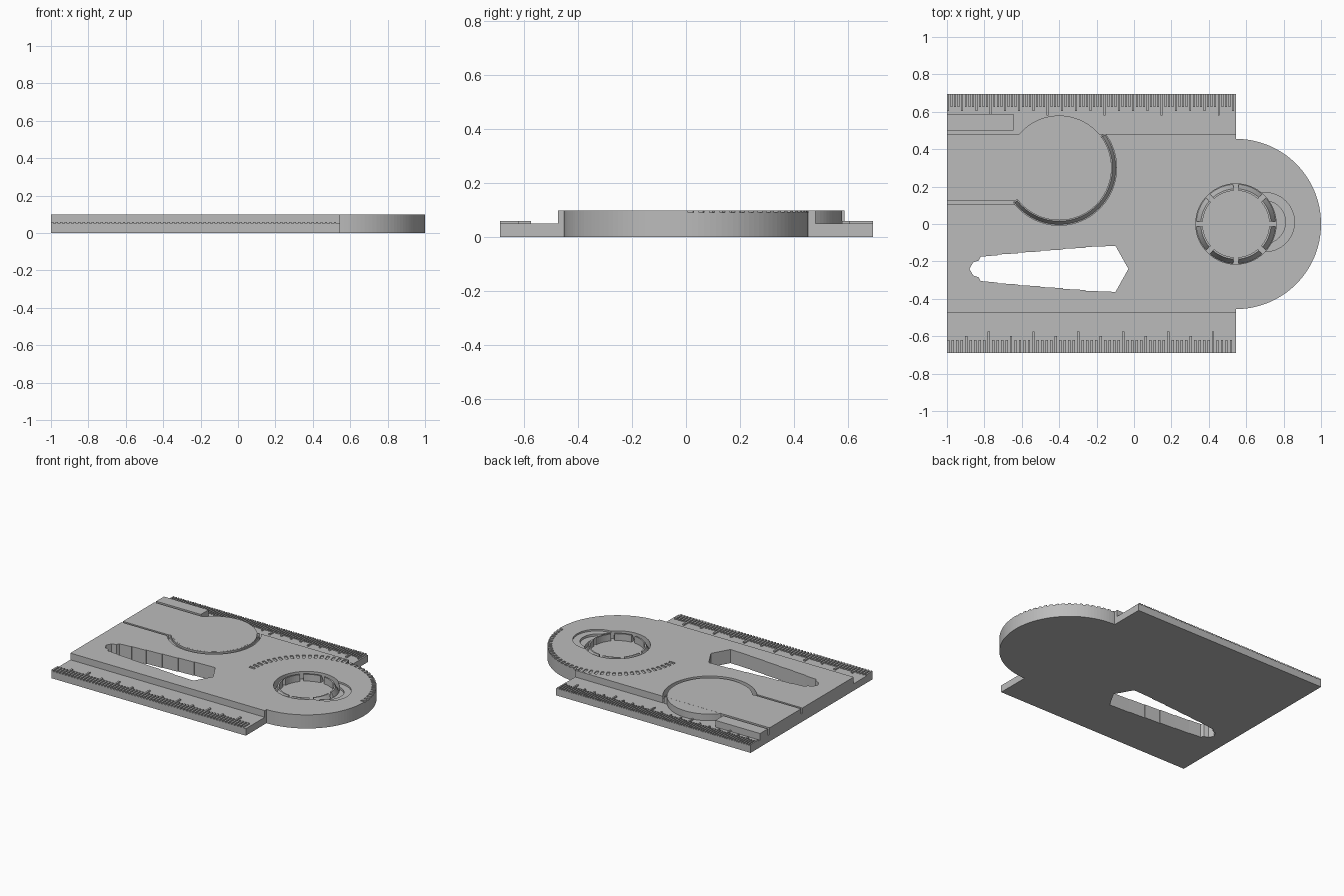
import bpy, bmesh
from math import sin, cos, radians

if "Cube" in bpy.data.objects:
    bpy.data.objects.remove(bpy.data.objects["Cube"], do_unlink=True)

TOP, LEDGE = 0.098, 0.05
END = 0.545          # centre of the round end, and end of the rulers

grey = bpy.data.materials.new("plain_grey")
grey.use_nodes = True
grey.diffuse_color = (0.5, 0.5, 0.5, 1)
grey.node_tree.nodes["Principled BSDF"].inputs["Base Color"].default_value = (0.5, 0.5, 0.5, 1)


def arc(cx, cy, r, a0, a1, n):
    return [(cx + r * cos(radians(a0 + (a1 - a0) * i / n)),
             cy + r * sin(radians(a0 + (a1 - a0) * i / n))) for i in range(n + 1)]


def circle(cx, cy, r, n=64):
    return arc(cx, cy, r, 0, 360, n)[:-1]


def sector(cx, cy, r0, r1, a0, a1, n):
    return arc(cx, cy, r1, a0, a1, n) + arc(cx, cy, r0, a1, a0, n)


def rect(x0, x1, y0, y1):
    return [(x0, y0), (x1, y0), (x1, y1), (x0, y1)]


def prism(bm, low, z0, z1, high=None):
    """Loft between two matching outlines."""
    a = [bm.verts.new((x, y, z0)) for x, y in low]
    b = [bm.verts.new((x, y, z1)) for x, y in (high or low)]
    bm.faces.new(a[::-1])
    bm.faces.new(b)
    for i in range(len(a)):
        j = (i + 1) % len(a)
        bm.faces.new((a[i], a[j], b[j], b[i]))


def make(name, *prisms):
    bm = bmesh.new()
    for p in prisms:
        prism(bm, *p)
    bmesh.ops.recalc_face_normals(bm, faces=bm.faces)
    mesh = bpy.data.meshes.new(name)
    bm.to_mesh(mesh)
    bm.free()
    mesh.materials.append(grey)
    ob = bpy.data.objects.new(name, mesh)
    bpy.context.collection.objects.link(ob)
    return ob


def cut(target, name, *prisms):
    cutter = make(name, *prisms)
    cutter.hide_render = True
    cutter.hide_viewport = True
    cutter.display_type = 'WIRE'
    mod = target.modifiers.new(name, 'BOOLEAN')
    mod.operation = 'DIFFERENCE'
    mod.solver = 'EXACT'
    mod.object = cutter


# Thick central body with a round end
outline = [(-1, 0.48), (-1, -0.475), (END, -0.475)]
outline += arc(END, 0, 0.455, -90, 90, 64) + [(END, 0.48)]
body = make("body", (outline, 0, TOP))

# Stepped wedge opening, mirrored about its own centre line
half = [(-0.88, 0), (-0.86, 0.035), (-0.83, 0.045), (-0.82, 0.065)]
for i, x in enumerate((-0.73, -0.62, -0.5, -0.38, -0.26, -0.1)):
    y = 0.073 + 0.01 * i
    half += [(x, y), (x, y + 0.004 if x < -0.2 else 0.125)]
half.append((-0.03, 0))
wedge = [(x, -0.24 + y) for x, y in half]
wedge += [(x, -0.24 - y) for x, y in half[-2:0:-1]]
cut(body, "wedge_opening_cutter", (wedge, -0.1, 0.2))

# Moat round the disc and the slot along the arm
DX, DY = -0.4, 0.3
cut(body, "disc_moat_cutter", (sector(DX, DY, 0.27, 0.307, -143, 37, 40), 0.05, 0.2))
cut(body, "arm_slot_cutter", (rect(-1.1, -0.63, 0.107, 0.122), 0.06, 0.2))

# Crescent steps and the round dial recess
cut(body, "crescent_cutter", (circle(0.7, 0.01, 0.158), 0.086, 0.2))
cut(body, "inner_crescent_cutter", (circle(0.695, 0.01, 0.115), 0.07, 0.2))
cut(body, "dial_recess_cutter", (circle(END, 0, 0.215), 0.045, 0.2))

# Protractor notches round the rear half of the end
cut(body, "protractor_cutter",
    *[(sector(END, 0, 0.425, 0.47, a, a + 2.5, 2), TOP - 0.007, 0.2)
      for a in [1 + 5 * i for i in range(36)]])

# Dial crown: eight segments with sloping outer flanks
make("dial_crown",
     *[(sector(END, 0, 0.178, 0.212, a + 4, a + 41, 8), 0.045, 0.094,
        sector(END, 0, 0.178, 0.188, a + 4, a + 41, 8)) for a in range(0, 360, 45)])

# Raised disc with its sloping skirt, and the bar beside it
make("disc", (circle(DX, DY, 0.28, 96), LEDGE - 0.005, TOP - 0.0005))
make("disc_skirt", (sector(DX, DY, 0.27, 0.305, -142, 36, 40), 0.045, 0.085,
                    sector(DX, DY, 0.27, 0.285, -142, 36, 40)))
make("side_bar", (rect(-1, -0.645, 0.5, 0.588), LEDGE - 0.005, TOP))

# Ruler ledges
make("front_ledge", (rect(-1, END, -0.69, -0.475), 0, LEDGE))
make("rear_ledge", (rect(-1, END, 0.48, 0.695), 0, LEDGE))


def ruler(name, edge, side, step, width, phase, major, minor):
    ticks = []
    for i in range(int((END + 1) / step)):
        x = -1 + step * i
        k = (i + phase) % major
        length = 0.115 if k == 0 else 0.09 if k % minor == 0 else 0.07
        inner = edge - side * length
        ticks.append((rect(x, x + width, min(edge, inner), max(edge, inner)),
                      LEDGE - 0.003, 0.06))
    make(name, *ticks)


ruler("front_ruler_ticks", -0.69, -1, 0.024, 0.013, 1, 10, 5)
ruler("rear_ruler_ticks", 0.695, 1, 0.01905, 0.0105, 4, 16, 4)
